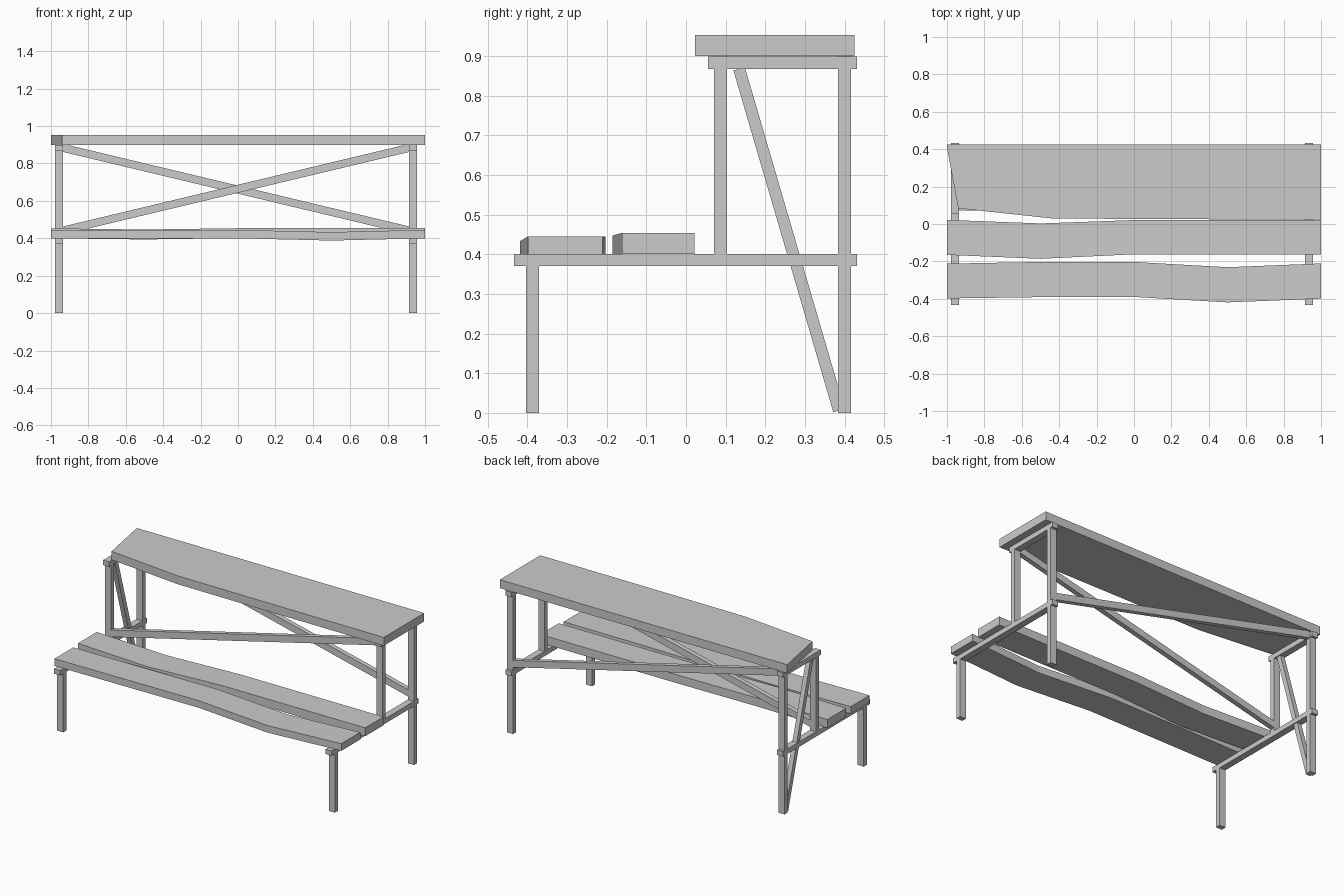
import bpy, bmesh
from mathutils import Vector, Matrix

if "Cube" in bpy.data.objects:
    bpy.data.objects.remove(bpy.data.objects["Cube"])


def make(name, bm):
    bmesh.ops.recalc_face_normals(bm, faces=bm.faces)
    me = bpy.data.meshes.new(name)
    bm.to_mesh(me)
    bm.free()
    ob = bpy.data.objects.new(name, me)
    bpy.context.collection.objects.link(ob)
    return ob


def box(name, x, y, z):
    bm = bmesh.new()
    bmesh.ops.create_cube(bm, size=1)
    for v in bm.verts:
        v.co = [(r[0] + r[1]) / 2 + c * (r[1] - r[0]) for r, c in zip((x, y, z), v.co)]
    return make(name, bm)


def prism(name, pts, offset):
    """Extrude a planar outline along an offset vector."""
    bm = bmesh.new()
    face = bm.faces.new([bm.verts.new(p) for p in pts])
    ext = bmesh.ops.extrude_face_region(bm, geom=[face], use_keep_orig=True)
    moved = [g for g in ext["geom"] if isinstance(g, bmesh.types.BMVert)]
    bmesh.ops.translate(bm, verts=moved, vec=offset)
    return make(name, bm)


def beam(name, a, b, width, thick, side):
    """Straight bar from a to b, thick along the side axis."""
    a, b, side = Vector(a), Vector(b), Vector(side)
    d = (b - a).normalized()
    w = d.cross(side).normalized() * width / 2
    s = side * thick / 2
    return prism(name, [a - w - s, a + w - s, b + w - s, b - w - s], side * thick)


def plank(name, stations, thick):
    """Sweep a rectangle through (x, front y, back y, bottom z) stations."""
    bm = bmesh.new()
    rings = [[bm.verts.new(p) for p in ((x, f, z), (x, b, z), (x, b, z + thick), (x, f, z + thick))]
             for x, f, b, z in stations]
    for r, q in zip(rings, rings[1:]):
        for i in range(4):
            j = (i + 1) % 4
            bm.faces.new((r[i], r[j], q[j], q[i]))
    bm.faces.new(rings[0])
    bm.faces.new(rings[-1])
    return make(name, bm)


# End frames
for side, s in (("left", -1), ("right", 1)):
    x = (s * 0.96 - 0.02, s * 0.96 + 0.02) if s < 0 else (0.915, 0.955)
    x = (-0.978, -0.936) if s < 0 else (0.915, 0.957)
    box(side + "_front_leg", x, (-0.403, -0.371), (0, 0.37))
    box(side + "_back_leg", x, (0.384, 0.416), (0, 0.868))
    box(side + "_middle_post", x, (0.071, 0.103), (0.40, 0.868))
    box(side + "_seat_rail", x, (-0.434, 0.432), (0.37, 0.401))
    box(side + "_top_rail", x, (0.055, 0.432), (0.868, 0.899))

# Diagonal brace in the left end frame
beam("end_brace", (-0.957, 0.134, 0.868), (-0.957, 0.386, 0.006), 0.03, 0.03, (1, 0, 0))

# Long crossing braces, one on the middle posts and one on the back legs
beam("front_cross_brace", (-0.955, 0.087, 0.437), (0.935, 0.087, 0.888), 0.042, 0.03, (0, 1, 0))
beam("back_cross_brace", (-0.955, 0.40, 0.888), (0.935, 0.40, 0.437), 0.042, 0.03, (0, 1, 0))

# Wavy seat planks
plank("front_seat_plank", [(-1, -0.398, -0.212, 0.40), (-0.5, -0.391, -0.203, 0.398),
                           (0, -0.39, -0.203, 0.40), (0.5, -0.419, -0.231, 0.388),
                           (1, -0.399, -0.211, 0.40)], 0.045)
plank("rear_seat_plank", [(-1, -0.165, 0.022, 0.40), (-0.5, -0.186, 0.003, 0.394),
                          (0, -0.162, 0.021, 0.401), (0.5, -0.162, 0.021, 0.401),
                          (1, -0.162, 0.021, 0.401)], 0.053)

# Table top with a broken front left corner
prism("table_top", [(x, y, 0.90) for x, y in ((-1, 0.425), (-1, 0.41), (-0.94, 0.084), (-0.44, 0.03),
                                              (0, 0.027), (1, 0.023), (1, 0.425))], Vector((0, 0, 0.053)))
